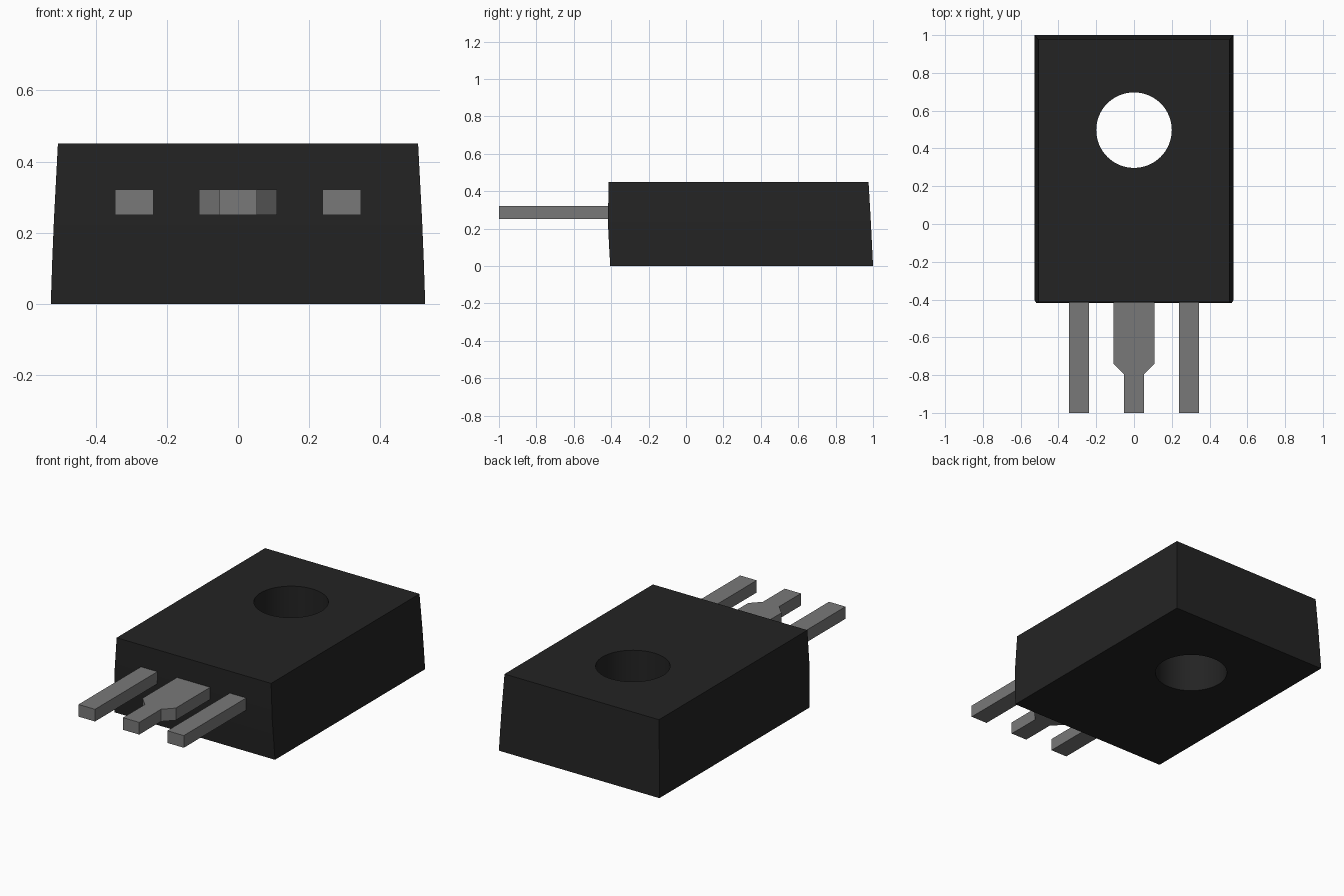
import bpy
import bmesh
import math

cube = bpy.data.objects.get("Cube")
if cube:
    bpy.data.objects.remove(cube, do_unlink=True)


def make_material(name, value):
    mat = bpy.data.materials.new(name)
    mat.use_nodes = True
    colour = (value, value, value, 1.0)
    mat.diffuse_color = colour
    bsdf = mat.node_tree.nodes["Principled BSDF"]
    bsdf.inputs["Base Color"].default_value = colour
    bsdf.inputs["Roughness"].default_value = 0.6
    return mat


black = make_material("black plastic", 0.017)
grey = make_material("grey metal", 0.19)


def loft(name, rings, mat):
    """Closed solid through rings of matching points, listed bottom to top."""
    bm = bmesh.new()
    loops = [[bm.verts.new(p) for p in ring] for ring in rings]
    n = len(loops[0])
    for low, high in zip(loops, loops[1:]):
        for i in range(n):
            j = (i + 1) % n
            bm.faces.new((low[i], low[j], high[j], high[i]))
    bm.faces.new(loops[0][::-1])
    bm.faces.new(loops[-1])
    bmesh.ops.recalc_face_normals(bm, faces=bm.faces)
    mesh = bpy.data.meshes.new(name)
    bm.to_mesh(mesh)
    bm.free()
    mesh.materials.append(mat)
    obj = bpy.data.objects.new(name, mesh)
    bpy.context.collection.objects.link(obj)
    return obj


# Body: tapered block, each level is (z, half width, front y, back y)
levels = [(0.0, 0.526, -0.405, 1.0),
          (0.12, 0.522, -0.412, 0.994),
          (0.24, 0.517, -0.418, 0.988),
          (0.45, 0.506, -0.413, 0.976)]
body = loft("body", [[(-w, f, z), (w, f, z), (w, b, z), (-w, b, z)]
                     for z, w, f, b in levels], black)

# Mounting hole straight through the body
segments, radius, hole_y = 64, 0.2, 0.497
circle = [(radius * math.cos(2 * math.pi * i / segments),
           hole_y + radius * math.sin(2 * math.pi * i / segments))
          for i in range(segments)]
cutter = loft("hole_cutter", [[(x, y, z) for x, y in circle]
                              for z in (-0.2, 0.65)], black)
cutter.hide_render = True
hole = body.modifiers.new("mounting hole", 'BOOLEAN')
hole.operation = 'DIFFERENCE'
hole.solver = 'EXACT'
hole.object = cutter

bpy.ops.object.select_all(action='DESELECT')
bpy.context.view_layer.objects.active = body
body.select_set(True)
bpy.ops.object.modifier_apply(modifier=hole.name)
bpy.data.objects.remove(cutter, do_unlink=True)
bpy.ops.object.shade_smooth_by_angle(angle=math.radians(30))


# Leads: flat outlines extruded to the same thickness
def make_lead(name, outline):
    return loft(name, [[(x, y, z) for x, y in outline]
                       for z in (0.25, 0.322)], grey)


for side, cx in (("left", 0.291), ("right", -0.291)):
    make_lead(side + "_lead", [(cx - 0.054, -1.0), (cx + 0.054, -1.0),
                               (cx + 0.054, -0.38), (cx - 0.054, -0.38)])

half = [(0.053, -1.0), (0.053, -0.796), (0.109, -0.738), (0.109, -0.38)]
make_lead("middle_lead", half + [(-x, y) for x, y in reversed(half)])
